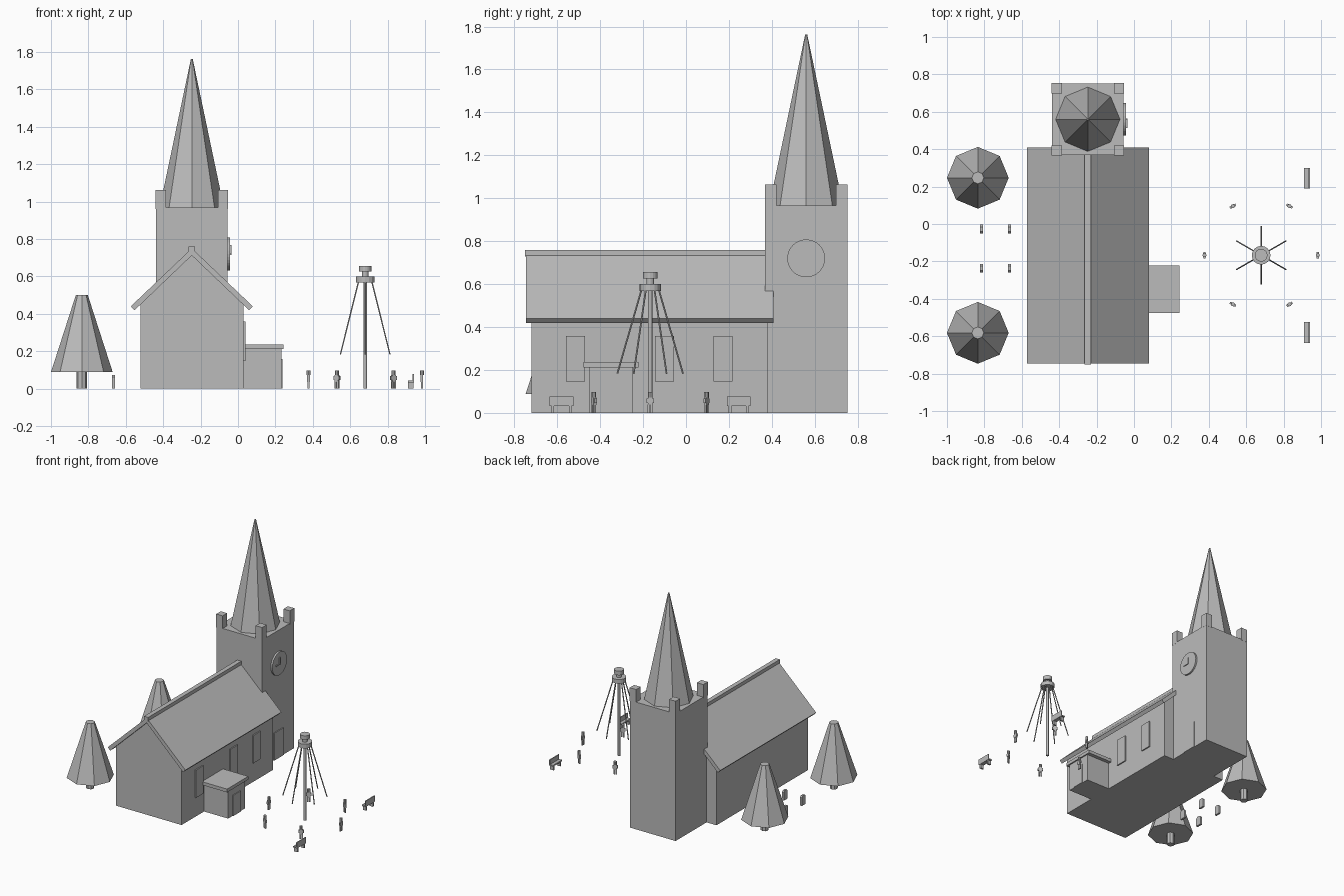
import bpy, bmesh, math
from mathutils import Vector, Matrix

if "Cube" in bpy.data.objects:
    bpy.data.objects.remove(bpy.data.objects["Cube"])

grey = bpy.data.materials.new("stone_grey")
grey.diffuse_color = (0.5, 0.5, 0.5, 1)
grey.use_nodes = True
grey.node_tree.nodes["Principled BSDF"].inputs["Base Color"].default_value = grey.diffuse_color


def finish(name, bm, place=None):
    if place is not None:
        bm.transform(place)
    bmesh.ops.recalc_face_normals(bm, faces=bm.faces)
    me = bpy.data.meshes.new(name)
    bm.to_mesh(me)
    bm.free()
    me.materials.append(grey)
    ob = bpy.data.objects.new(name, me)
    bpy.context.collection.objects.link(ob)
    return ob


def add_box(bm, x0, x1, y0, y1, z0, z1):
    m = Matrix.LocRotScale(Vector(((x0 + x1) / 2, (y0 + y1) / 2, (z0 + z1) / 2)),
                           None, Vector((x1 - x0, y1 - y0, z1 - z0)))
    bmesh.ops.create_cube(bm, size=1, matrix=m)


def box(name, *ext):
    bm = bmesh.new()
    add_box(bm, *ext)
    return finish(name, bm)


def add_cone(bm, a, b, r0, r1, sides):
    a, b = Vector(a), Vector(b)
    rot = (b - a).to_track_quat('Z', 'Y').to_matrix().to_4x4()
    bmesh.ops.create_cone(bm, cap_ends=True, segments=sides, radius1=r0, radius2=r1,
                          depth=(b - a).length,
                          matrix=Matrix.Translation((a + b) / 2) @ rot)


def cone(name, a, b, r0, r1, sides):
    bm = bmesh.new()
    add_cone(bm, a, b, r0, r1, sides)
    return finish(name, bm)


def prism(name, pts, axis, lo, hi):
    # Extrude a profile: axis 'y' takes (x, z) points, axis 'x' takes (y, z) points
    bm = bmesh.new()
    vs = [bm.verts.new((p, lo, q) if axis == 'y' else (lo, p, q)) for p, q in pts]
    f = bm.faces.new(vs)
    ext = bmesh.ops.extrude_face_region(bm, geom=[f])
    off = Vector((0, hi - lo, 0) if axis == 'y' else (hi - lo, 0, 0))
    bmesh.ops.translate(bm, vec=off, verts=[v for v in ext["geom"]
                                            if isinstance(v, bmesh.types.BMVert)])
    return finish(name, bm)


CX = -0.247   # church centre line
WALL = 0.03   # right nave wall

# Nave with gable ends
prism("nave", [(CX - 0.275, 0), (WALL, 0), (WALL, 0.452), (CX, 0.72), (CX - 0.275, 0.452)],
      'y', -0.72, 0.38)

# Roof slabs and ridge beam
for s, side in ((-1, "left"), (1, "right")):
    prism("roof_" + side, [(CX, 0.75), (CX + s * 0.326, 0.44), (CX + s * 0.306, 0.419),
                           (CX, 0.712)], 'y', -0.745, 0.408)
box("ridge_beam", CX - 0.017, CX + 0.017, -0.75, 0.38, 0.728, 0.76)

# Nave windows
for i, y in enumerate((-0.515, -0.1, 0.173)):
    box("window_%d" % i, WALL - 0.005, WALL + 0.009, y - 0.044, y + 0.044, 0.147, 0.358)

# Side porch
box("porch", WALL - 0.005, 0.232, -0.45, -0.25, 0, 0.212)
box("porch_roof", WALL - 0.005, 0.242, -0.477, -0.222, 0.212, 0.237)
box("porch_door", 0.23, 0.238, -0.4, -0.305, 0, 0.157)

# Tower with corner pinnacles and spire
TY, T = 0.56, 0.192
box("tower", CX - T, CX + T, TY - T, TY + T, 0, 0.967)
for sx in (-1, 1):
    for sy in (-1, 1):
        x, y = CX + sx * (T - 0.026), TY + sy * (T - 0.026)
        box("pinnacle", x - 0.027, x + 0.027, y - 0.027, y + 0.027, 0.96, 1.063)
cone("spire", (CX, TY, 0.967), (CX, TY, 1.762), 0.172, 0.005, 8)

# Clock and tower door
FX = CX + T
cone("clock_face", (FX - 0.005, TY, 0.72), (FX + 0.013, TY, 0.72), 0.088, 0.088, 32)
box("clock_minute_hand", FX + 0.01, FX + 0.019, TY - 0.005, TY + 0.005, 0.713, 0.768)
box("clock_hour_hand", FX + 0.01, FX + 0.019, TY - 0.047, TY + 0.005, 0.713, 0.722)
box("tower_door", FX - 0.005, FX + 0.006, TY - 0.054, TY + 0.06, 0, 0.208)

# Trees
for y in (0.247, -0.582):
    cone("tree_trunk", (-0.835, y, 0), (-0.835, y, 0.1), 0.028, 0.028, 8)
    cone("tree_crown", (-0.835, y, 0.088), (-0.835, y, 0.5), 0.165, 0.032, 8)

# Headstones with clipped top corners
for x in (-0.816, -0.665):
    for y in (-0.027, -0.237):
        prism("headstone", [(y - 0.023, 0), (y + 0.023, 0), (y + 0.023, 0.062),
                            (y + 0.012, 0.073), (y - 0.012, 0.073), (y - 0.023, 0.062)],
              'x', x - 0.008, x + 0.008)

# Maypole: shaft, crown discs and ribbons
PX, PY = 0.68, -0.167
for name, z0, z1, r in (("pole", 0, 0.6, 0.01), ("pole_ring", 0.568, 0.6, 0.05),
                        ("pole_neck", 0.59, 0.63, 0.018), ("pole_cap", 0.625, 0.656, 0.034)):
    cone(name, (PX, PY, z0), (PX, PY, z1), r, r, 16)
for k in range(6):
    a = math.radians(30 + 60 * k)
    c, s = math.cos(a), math.sin(a)
    cone("ribbon", (PX + 0.04 * c, PY + 0.04 * s, 0.575),
         (PX + 0.153 * c, PY + 0.153 * s, 0.183), 0.004, 0.004, 6)

# Dancers in a ring, shoulders along the ring
for k in range(6):
    a = math.radians(60 * k)
    bm = bmesh.new()
    for s in (-1, 1):
        add_box(bm, -0.005, 0.005, s * 0.007 - 0.005, s * 0.007 + 0.005, 0, 0.04)
    add_box(bm, -0.007, 0.007, -0.011, 0.011, 0.036, 0.072)
    add_box(bm, -0.006, 0.006, -0.018, 0.018, 0.045, 0.066)
    add_cone(bm, (0, 0, 0.072), (0, 0, 0.097), 0.011, 0.011, 8)
    finish("dancer", bm, Matrix.Translation((PX + 0.303 * math.cos(a),
           PY + 0.303 * math.sin(a), 0)) @ Matrix.Rotation(a, 4, 'Z'))

# Benches facing the maypole
for y in (0.245, -0.58):
    bm = bmesh.new()
    add_box(bm, 0.908, 0.94, y - 0.055, y + 0.055, 0.032, 0.042)
    add_box(bm, 0.933, 0.94, y - 0.055, y + 0.055, 0.04, 0.077)
    for s in (-1, 1):
        add_box(bm, 0.91, 0.938, y + s * 0.04 - 0.006, y + s * 0.04 + 0.006, 0, 0.034)
    finish("bench", bm)
